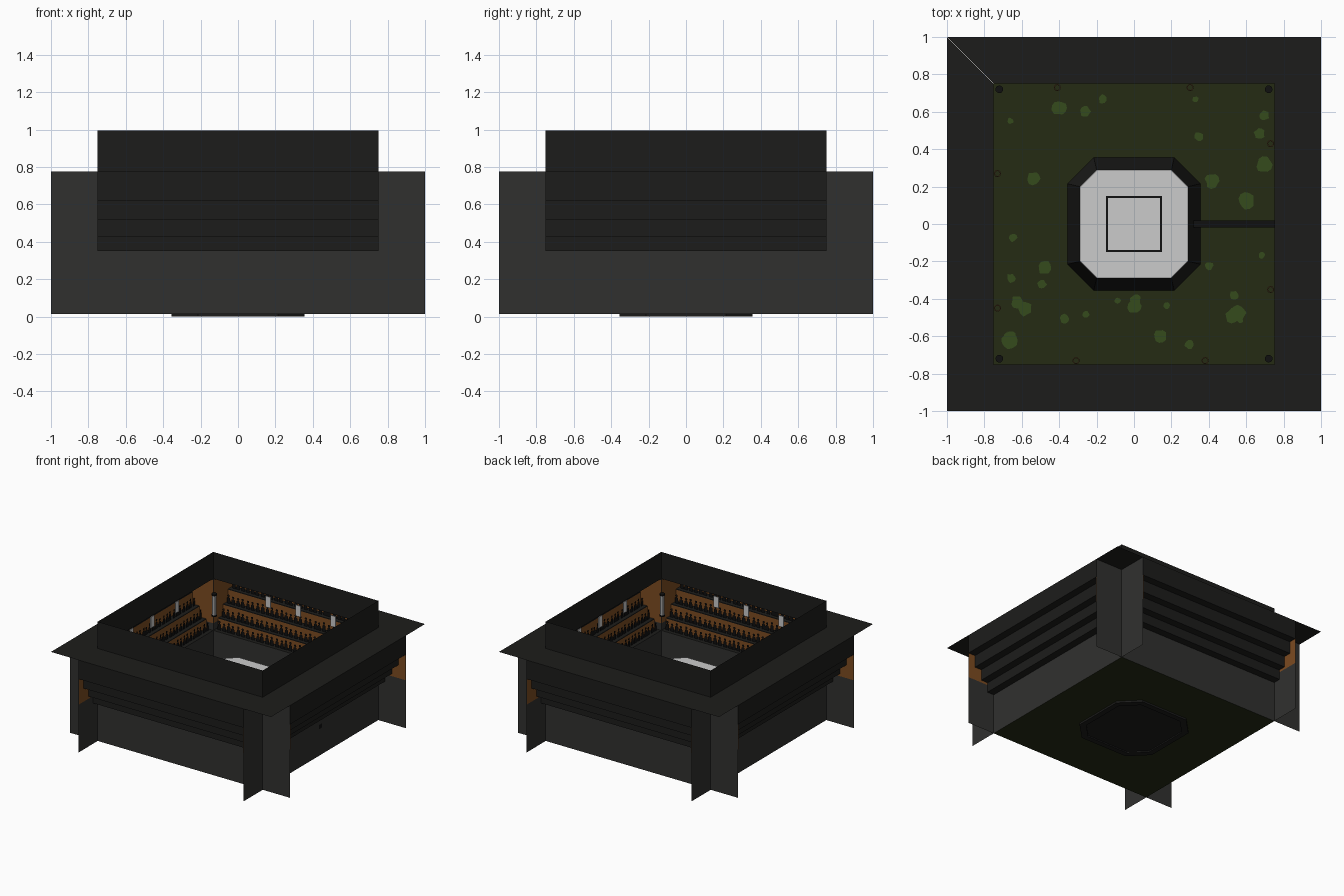
import bpy, bmesh, math, random
from mathutils import Matrix, Vector

if "Cube" in bpy.data.objects:
    bpy.data.objects.remove(bpy.data.objects["Cube"])

random.seed(4)
R, OUT = 0.75, 1.0            # pit half width, outer half width
Z0, ZW, ZR, ZT = 0.015, 0.35, 0.775, 0.995


def material(name, r, g, b):
    m = bpy.data.materials.new(name)
    m.diffuse_color = (r, g, b, 1)
    m.use_nodes = True
    m.node_tree.nodes["Principled BSDF"].inputs["Base Color"].default_value = m.diffuse_color
    return m


DARK = material("dark_concrete", 0.012, 0.012, 0.011)
GREY = material("worn_concrete", 0.03, 0.03, 0.028)
BLACK = material("black", 0.005, 0.005, 0.005)
AMBER = material("amber_wall", 0.2, 0.07, 0.015)
WHITE = material("pale_panel", 0.55, 0.55, 0.55)
GRASS = material("ground_green", 0.018, 0.024, 0.007)
MOSS = material("moss_green", 0.035, 0.07, 0.012)
BRASS = material("brass", 0.15, 0.08, 0.03)


def finish(bm, name, mat, turns=1):
    """Make an object; turns=4 repeats it on all four sides."""
    if turns > 1:
        base = bm.verts[:] + bm.edges[:] + bm.faces[:]
        for i in range(1, turns):
            d = bmesh.ops.duplicate(bm, geom=base)
            vs = [v for v in d["geom"] if isinstance(v, bmesh.types.BMVert)]
            bmesh.ops.rotate(bm, verts=vs, matrix=Matrix.Rotation(i * math.pi / 2, 3, 'Z'))
    me = bpy.data.meshes.new(name)
    bm.to_mesh(me)
    bm.free()
    me.materials.append(mat)
    ob = bpy.data.objects.new(name, me)
    bpy.context.collection.objects.link(ob)
    return ob


def face(bm, pts):
    return bm.faces.new([bm.verts.new(p) for p in pts])


def strip(bm, profile, half=R):
    """Sweep a (y, z) profile along x."""
    rows = [(bm.verts.new((-half, y, z)), bm.verts.new((half, y, z))) for y, z in profile]
    for a, b in zip(rows, rows[1:]):
        bm.faces.new((a[0], a[1], b[1], b[0]))


def box(bm, c, s):
    bmesh.ops.create_cube(bm, size=1, matrix=Matrix.Translation(c) @ Matrix.Diagonal((*s, 1)))


def cylinder(bm, c, r, h, seg=10):
    bmesh.ops.create_cone(bm, cap_ends=True, segments=seg, radius1=r, radius2=r,
                          depth=h, matrix=Matrix.Translation(c))


# pit floor
bm = bmesh.new()
face(bm, [(-R, -R, Z0), (R, -R, Z0), (R, R, Z0), (-R, R, Z0)])
finish(bm, "pit_floor", GRASS)

# moss patches, thin irregular blobs lying on the floor
bm = bmesh.new()
count = 0
while count < 34:
    x, y = random.uniform(-.7, .7), random.uniform(-.65, .72)
    if max(abs(x), abs(y)) < 0.4:
        continue
    count += 1
    r = random.uniform(.018, .05)
    face(bm, [(x + r * k * math.cos(a), y + r * k * math.sin(a), Z0 + .003)
              for a, k in ((i * math.tau / 11, random.uniform(.7, 1)) for i in range(11))])
finish(bm, "moss_patches", MOSS)

# pit walls
bm = bmesh.new()
strip(bm, [(-R, Z0), (-R, ZW)])
finish(bm, "pit_walls", GREY, 4)

# stepped stands: treads and risers going outward
levels = [ZW, 0.43, 0.52, 0.62, ZR]
D = (OUT - R) / 4
profile = [(-R, ZW)]
for i in range(4):
    y = -R - D * (i + 1)
    profile += [(y, levels[i]), (y, levels[i + 1])]
bm = bmesh.new()
strip(bm, profile)
finish(bm, "stepped_stands", DARK, 4)

# amber facing on the risers inside the stands
bm = bmesh.new()
for i in range(4):
    y = -R - D * (i + 1) + .003
    strip(bm, [(y, levels[i] + .004), (y, levels[i + 1] - .004)], R - .003)
finish(bm, "amber_riser_facing", AMBER, 4)

# spectators: flat silhouettes on each tread
bm = bmesh.new()
for i in range(4):
    y, z = -R - D * (i + .5), levels[i]
    for k in range(34):
        x = -R + .03 + k * (2 * R - .06) / 33 + random.uniform(-.006, .006)
        h = random.uniform(.045, .06)
        face(bm, [(x - .016, y, z), (x + .016, y, z), (x + .014, y, z + h * .8),
                  (x, y, z + h), (x - .014, y, z + h * .8)])
        face(bm, [(x + .011 * math.cos(a), y, z + h + .009 + .011 * math.sin(a))
                  for a in (j * math.tau / 6 for j in range(6))])
finish(bm, "spectators", BLACK, 4)

# roof ring (four corner-to-corner strips) and the upright fascia above
bm = bmesh.new()
face(bm, [(-OUT, -OUT, ZR), (OUT, -OUT, ZR), (R, -R, ZR), (-R, -R, ZR)])
finish(bm, "roof_ring", DARK, 4)
bm = bmesh.new()
strip(bm, [(-R, ZR), (-R, ZT)])
finish(bm, "upper_fascia", DARK, 4)

# end walls of the stands, crossing at each corner, with amber inner faces
bm = bmesh.new()
for s in (-1, 1):
    face(bm, [(s * R, -OUT, Z0), (s * R, -R, Z0), (s * R, -R, ZR), (s * R, -OUT, ZR)])
finish(bm, "stand_end_walls", GREY, 4)
bm = bmesh.new()
for s in (-1, 1):
    x = s * (R - .003)
    face(bm, [(x, -OUT, .41), (x, -R, .41), (x, -R, ZR - .01), (x, -OUT, ZR - .01)])
finish(bm, "amber_end_panels", AMBER, 4)

# pedestal: tapered block with chamfered corners
def octagon(a, c, z):
    b = a - c
    return [(a, -b, z), (a, b, z), (b, a, z), (-b, a, z),
            (-a, b, z), (-a, -b, z), (-b, -a, z), (b, -a, z)]


def loft(name, rings, mat, cap_first=False, cap_last=False):
    bm = bmesh.new()
    loops = [[bm.verts.new(p) for p in octagon(*r)] for r in rings]
    for a, b in zip(loops, loops[1:]):
        for i in range(8):
            j = (i + 1) % 8
            bm.faces.new((a[i], a[j], b[j], b[i]))
    if cap_first:
        bm.faces.new(loops[0][::-1])
    if cap_last:
        bm.faces.new(loops[-1])
    finish(bm, name, mat)


loft("pedestal_body", [(.31, .12, .01), (.31, .12, .0), (.355, .14, .0),
                       (.355, .14, .03), (.29, .09, .45)], DARK, cap_first=True)
loft("pedestal_top", [(.29, .09, .45), (.288, .09, .453)], WHITE, cap_last=True)
bm = bmesh.new()
box(bm, (0, 0, .454), (.3, .3, .004))
finish(bm, "pedestal_hatch_rim", BLACK)
bm = bmesh.new()
box(bm, (0, 0, .457), (.28, .28, .006))
finish(bm, "pedestal_hatch", WHITE)

# beam from the wall to the pedestal
bm = bmesh.new()
box(bm, ((.3 + R) / 2, 0, .25), (R - .3, .035, .035))
finish(bm, "pedestal_beam", BLACK)

# corner lamps: pale tube between dark caps
bm = bmesh.new()
cylinder(bm, (.72, -.72, .58), .018, .16)
finish(bm, "corner_lamp_tubes", WHITE, 4)
bm = bmesh.new()
for z in (.665, .495):
    cylinder(bm, (.72, -.72, z), .021, .012)
finish(bm, "corner_lamp_caps", BLACK, 4)

# pale hanging panels at the inner edge of the stands
bm = bmesh.new()
for x in (-.32, 0, .27):
    box(bm, (x, -R - .03, .7), (.045, .006, .09))
finish(bm, "hanging_panels", WHITE, 4)

# wall rings
bm = bmesh.new()
for x, y in ((-.41, .73), (.3, .73), (-.31, -.73), (.38, -.73),
             (.73, .43), (.73, -.35), (-.73, .27), (-.73, -.45)):
    n, m, r, t = 14, 6, .016, .003
    grid = [[bm.verts.new((x + (r + t * math.cos(v)) * math.cos(u),
                           y + (r + t * math.cos(v)) * math.sin(u), .11 + t * math.sin(v)))
             for v in (j * math.tau / m for j in range(m))]
            for u in (i * math.tau / n for i in range(n))]
    for i in range(n):
        for j in range(m):
            a, b = grid[i], grid[(i + 1) % n]
            bm.faces.new((a[j], b[j], b[(j + 1) % m], a[(j + 1) % m]))
finish(bm, "wall_rings", BRASS)
